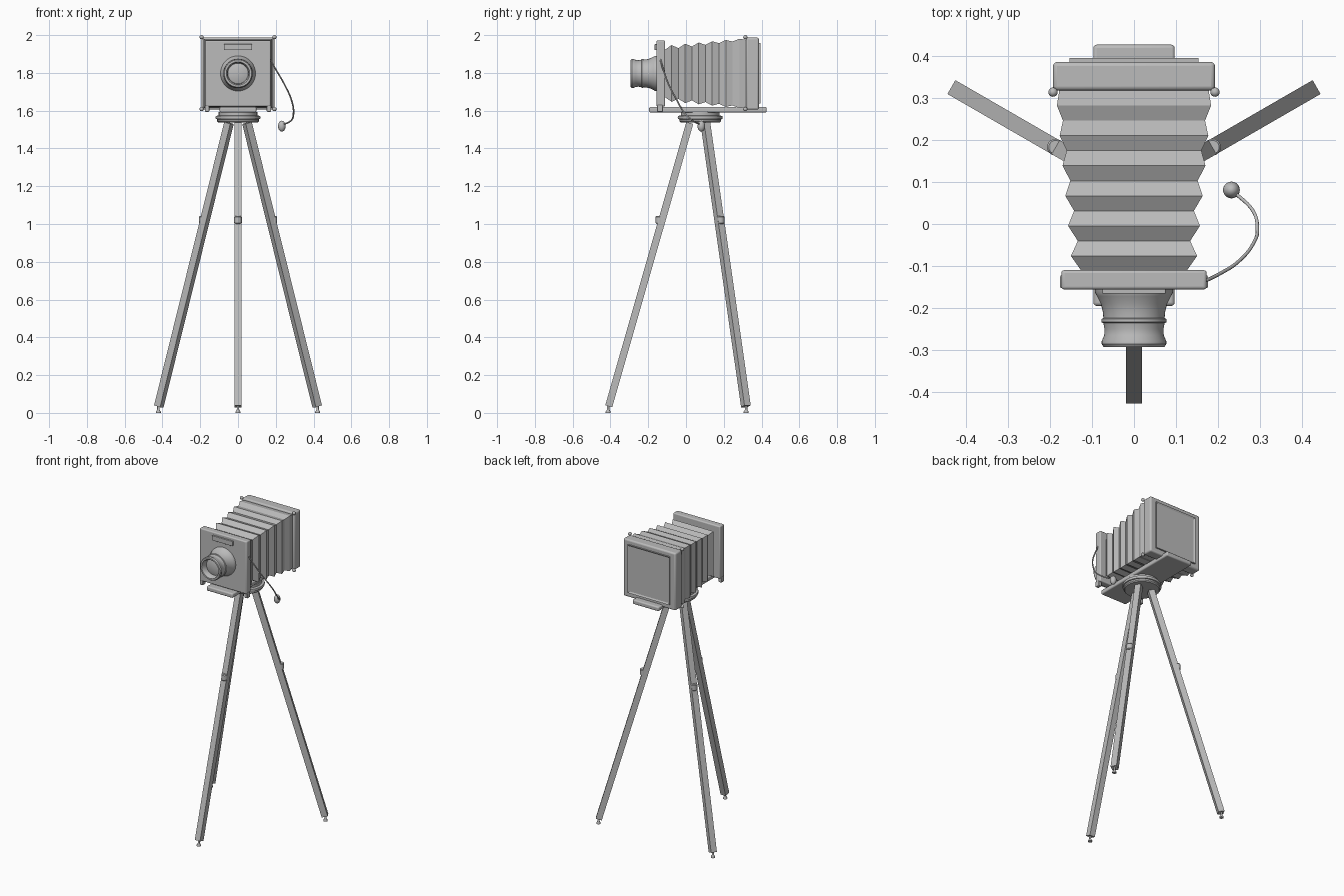
import bpy, bmesh, math
from mathutils import Vector, Matrix

if "Cube" in bpy.data.objects:
    bpy.data.objects.remove(bpy.data.objects["Cube"])

grey = bpy.data.materials.new("plain grey")
grey.diffuse_color = (0.5, 0.5, 0.5, 1)
grey.use_nodes = True
grey.node_tree.nodes["Principled BSDF"].inputs["Base Color"].default_value = grey.diffuse_color


def finish(name, bm, smooth=False, bevel=0):
    bmesh.ops.recalc_face_normals(bm, faces=bm.faces)
    me = bpy.data.meshes.new(name)
    bm.to_mesh(me)
    bm.free()
    ob = bpy.data.objects.new(name, me)
    bpy.context.collection.objects.link(ob)
    me.materials.append(grey)
    if bevel:
        m = ob.modifiers.new("bevel", 'BEVEL')
        m.width, m.segments = bevel, 3
    if smooth:
        bpy.ops.object.select_all(action='DESELECT')
        ob.select_set(True)
        bpy.context.view_layer.objects.active = ob
        bpy.ops.object.shade_smooth_by_angle(angle=math.radians(35))
    return ob


def box(name, x, y, z, bevel=0):
    bm = bmesh.new()
    mid = Vector([(a + b) / 2 for a, b in (x, y, z)])
    size = [b - a for a, b in (x, y, z)]
    bmesh.ops.create_cube(bm, size=1, matrix=Matrix.Translation(mid) @ Matrix.Diagonal((*size, 1)))
    return finish(name, bm, bevel > 0, bevel)


def lathe(name, points, matrix, sides=40):
    """Spin (radius, height) points around the local z axis."""
    bm = bmesh.new()
    vs = [bm.verts.new((r, 0, h)) for r, h in points]
    es = [bm.edges.new(p) for p in zip(vs, vs[1:])]
    bmesh.ops.spin(bm, geom=vs + es, cent=(0, 0, 0), axis=(0, 0, 1), angle=2 * math.pi, steps=sides)
    bmesh.ops.remove_doubles(bm, verts=bm.verts, dist=1e-5)
    bmesh.ops.transform(bm, matrix=matrix, verts=bm.verts)
    return finish(name, bm, True)


def ball(name, pos, r, stretch=1):
    bm = bmesh.new()
    bmesh.ops.create_uvsphere(bm, u_segments=20, v_segments=12, radius=r,
                              matrix=Matrix.Translation(pos) @ Matrix.Diagonal((1, 1, stretch, 1)))
    return finish(name, bm, True)


CZ = 1.797   # height of the lens axis
CY = 0.075   # tripod centre

# Bed, standards and plates
box("bed", (-.097, .097), (-.195, .427), (1.59, 1.62), .008)
box("front_standard", (-.173, .173), (-.156, -.11), (1.622, 1.972), .007)
box("front_plate", (-.075, .075), (-.166, -.15), (1.92, 1.952), .002)
box("rear_standard", (-.193, .193), (.318, .386), (1.605, 1.987), .01)

# Focusing back: plate with a recessed panel
bm = bmesh.new()
bmesh.ops.create_cube(bm, size=1, matrix=Matrix.Translation((0, .387, CZ)) @ Matrix.Diagonal((.308, .016, .32, 1)))
bm.normal_update()
back = [f for f in bm.faces if f.normal.y > .9]
bmesh.ops.inset_region(bm, faces=back, thickness=.014)
bmesh.ops.translate(bm, verts=back[0].verts, vec=(0, -.006, 0))
finish("focusing_back", bm)

# Bellows: square pleated rings growing towards the rear
bm = bmesh.new()
rings = []
for i in range(13):
    t = i / 12
    h = .147 + .040 * t if i % 2 else .125 + .053 * t
    y = -.112 + .430 * t
    rings.append([bm.verts.new((sx * h, y, CZ + sz * h)) for sx, sz in ((-1, -1), (1, -1), (1, 1), (-1, 1))])
for a, b in zip(rings, rings[1:]):
    for k in range(4):
        bm.faces.new((a[k], a[(k + 1) % 4], b[(k + 1) % 4], b[k]))
bm.faces.new(rings[0])
bm.faces.new(rings[-1])
finish("bellows", bm)

# Lens barrel, pointing to -y
to_front = Matrix.Translation((0, 0, CZ)) @ Matrix.Rotation(math.pi / 2, 4, 'X')
lathe("lens", [(0, .145), (.093, .15), (.093, .163), (.088, .172), (.079, .19), (.074, .21), (.073, .224),
               (.077, .226), (.078, .230), (.077, .234), (.073, .236), (.070, .25), (.071, .265),
               (.077, .279), (.077, .286), (.072, .293), (.062, .293), (.057, .287), (.054, .255),
               (.035, .261), (0, .264)], to_front, 48)

# Small feet and knobs on the standards
for s, side in ((-1, "left"), (1, "right")):
    x = sorted((s * .152, s * .176))
    box(side + "_front_foot", x, (-.153, -.122), (1.594, 1.63), .004)
    for z, level in ((1.989, "upper"), (1.608, "lower")):
        ball(f"{side}_{level}_knob", (s * .193, .314, z), .011)

# Turntable on top of the tripod
lathe("turntable", [(0, 1.592), (.102, 1.592), (.102, 1.575), (.117, 1.572), (.119, 1.565), (.117, 1.556),
                    (.110, 1.554), (.110, 1.544), (.104, 1.538), (0, 1.538)],
      Matrix.Translation((0, CY, 0)), 48)

# Tripod legs with clamps and pointed feet
for name, deg in (("front", -90), ("right", 30), ("left", 150)):
    a = math.radians(deg)
    out = Vector((math.cos(a), math.sin(a), 0))
    at = lambda r, z: Vector((0, CY, z)) + out * r
    top, low = at(.055, 1.535), at(.484, .035)
    zax = (top - low).normalized()
    tan = Vector((-out.y, out.x, 0))
    rot = Matrix((tan, zax.cross(tan), zax)).transposed().to_4x4()
    bm = bmesh.new()
    bmesh.ops.create_cube(bm, size=1, matrix=Matrix.Translation((top + low) / 2) @ rot
                          @ Matrix.Diagonal((.038, .038, (top - low).length, 1)))
    finish(name + "_leg", bm)
    lathe(name + "_clamp", [(0, -.021), (.016, -.021), (.02, -.016), (.02, .016), (.016, .021), (0, .021)],
          Matrix.Translation(at(.216, 1.022)), 20)
    lathe(name + "_spike", [(0, 0), (.013, 0), (.013, .006), (.006, .018), (.006, .045), (0, .045)],
          Matrix.Translation(at(.487, 0)), 16)

# Shutter release tube and bulb
cu = bpy.data.curves.new("release_tube", 'CURVE')
cu.dimensions = '3D'
cu.bevel_depth, cu.bevel_resolution, cu.use_fill_caps = .0042, 2, True
path = [(.165, -.138, 1.88), (.205, -.118, 1.81), (.248, -.09, 1.735), (.285, -.045, 1.65),
        (.294, -.01, 1.59), (.283, .032, 1.55), (.236, .078, 1.525)]
sp = cu.splines.new('BEZIER')
sp.bezier_points.add(len(path) - 1)
for p, co in zip(sp.bezier_points, path):
    p.co = co
    p.handle_left_type = p.handle_right_type = 'AUTO'
cu.materials.append(grey)
bpy.context.collection.objects.link(bpy.data.objects.new("release_tube", cu))
ball("release_bulb", (.232, .081, 1.518), .02, 1.45)
